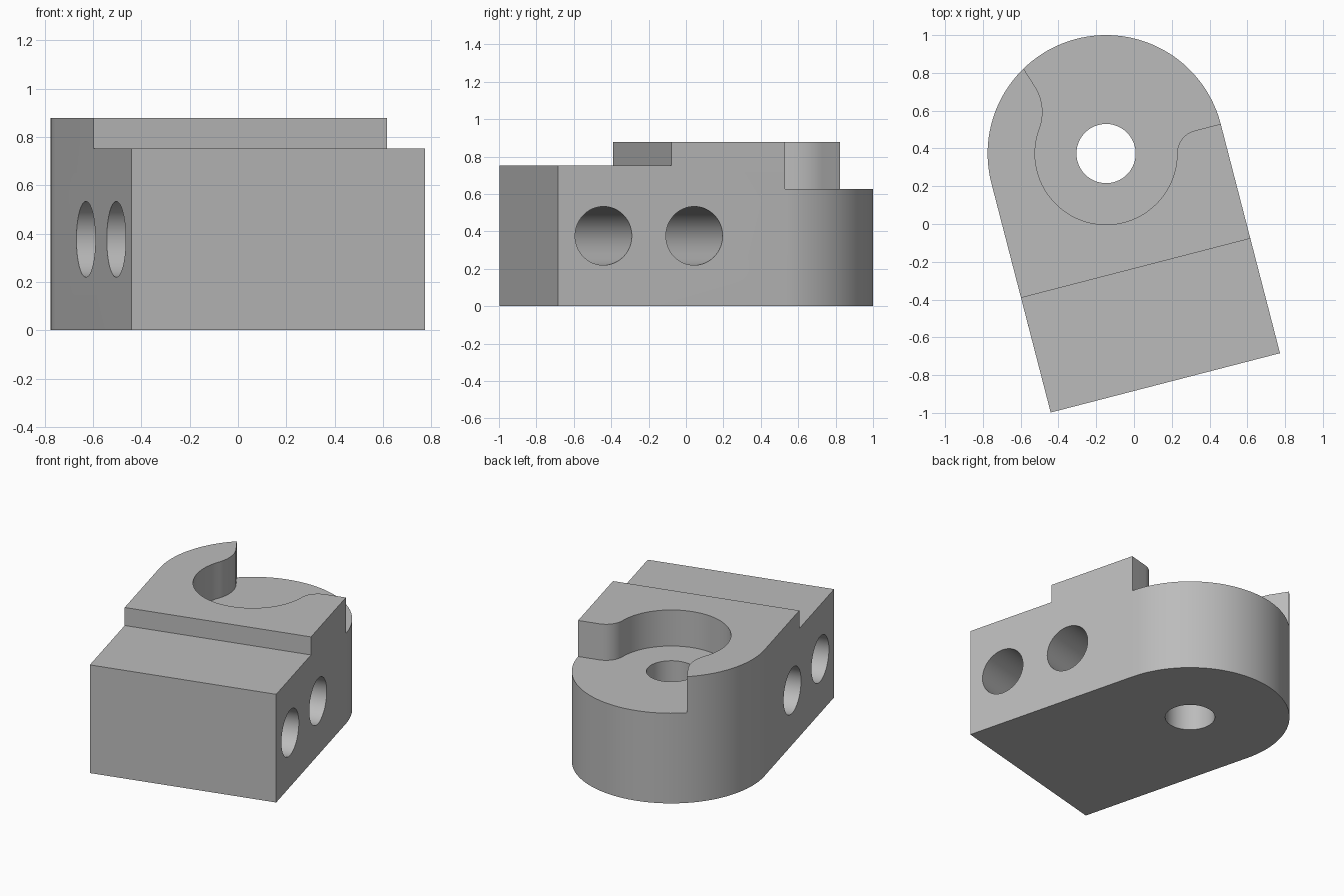
import bpy, bmesh
from math import sin, cos, radians, degrees, atan2, sqrt, pi
from mathutils import Matrix, Vector

cube = bpy.data.objects.get("Cube")
if cube:
    bpy.data.objects.remove(cube, do_unlink=True)

R = 0.627            # half width and radius of the rounded end
LENGTH = 2 * R       # from bore axis to the square end
HEIGHT = 1.4 * R
BORE = 0.25 * R
POCKET = 0.6 * R


def arc(center, radius, start, end, steps):
    """Points along an arc, angles in degrees."""
    angles = [radians(start + (end - start) * i / steps) for i in range(steps + 1)]
    return [(center[0] + radius * cos(a), center[1] + radius * sin(a)) for a in angles]


def make_object(name, bm):
    bmesh.ops.recalc_face_normals(bm, faces=bm.faces)
    mesh = bpy.data.meshes.new(name)
    bm.to_mesh(mesh)
    bm.free()
    obj = bpy.data.objects.new(name, mesh)
    bpy.context.collection.objects.link(obj)
    return obj


def prism(name, outline, bottom, top):
    bm = bmesh.new()
    face = bm.faces.new([bm.verts.new((x, y, bottom)) for x, y in outline])
    extruded = bmesh.ops.extrude_face_region(bm, geom=[face])["geom"]
    verts = [g for g in extruded if isinstance(g, bmesh.types.BMVert)]
    bmesh.ops.translate(bm, verts=verts, vec=(0, 0, top - bottom))
    return make_object(name, bm)


def cylinder(name, radius, depth, matrix):
    bm = bmesh.new()
    bmesh.ops.create_cone(bm, cap_ends=True, segments=64, radius1=radius,
                          radius2=radius, depth=depth, matrix=matrix)
    return make_object(name, bm)


# Body: square at the front, rounded at the back
body = prism("clamp_body",
             [(-R, -LENGTH), (R, -LENGTH)] + arc((0, 0), R, 0, 180, 72), 0, HEIGHT)

# Lowered step along the front
step = prism("step_cutter", [(-1, -2), (1, -2), (1, -R), (-1, -R)], 1.2 * R, 2)

# Open pocket around the bore, with a rounded lip on each side
lip_r = 0.2 * R
lip_x = sqrt((POCKET + lip_r) ** 2 - lip_r ** 2)
lip_end = degrees(atan2(lip_r, -lip_x))
lip_l = 0.4 * R
lip_angle = 145
reach = POCKET + lip_l
lip_center = (reach * cos(radians(lip_angle)), reach * sin(radians(lip_angle)))
tilt = 18
outline = [(1, 0)]
outline += arc((lip_x, -lip_r), lip_r, 90, lip_end, 12)
outline += arc((0, 0), POCKET, lip_end - 180, lip_angle - 360, 56)[1:]
outline += arc(lip_center, lip_l, lip_angle - 180, tilt, 14)[1:]
last = Vector(outline[-1]) + Vector((-sin(radians(tilt)), cos(radians(tilt)))) * 0.5
outline += [tuple(last), (1, last.y)]
pocket = prism("pocket_cutter", outline, R, 2)

# Upright bore and two cross holes
cutters = [step, pocket,
           cylinder("bore_cutter", BORE, 4, Matrix())]
for i, y in enumerate((-0.8 * R, -1.6 * R)):
    place = Matrix.Translation((0, y, 0.6 * R)) @ Matrix.Rotation(pi / 2, 4, "Y")
    cutters.append(cylinder(f"cross_hole_cutter_{i}", BORE, 4, place))

bpy.ops.object.select_all(action="DESELECT")
bpy.context.view_layer.objects.active = body
body.select_set(True)
for cutter in cutters:
    cutter.hide_render = True
    mod = body.modifiers.new(cutter.name, "BOOLEAN")
    mod.operation = "DIFFERENCE"
    mod.solver = "EXACT"
    mod.object = cutter
    bpy.ops.object.modifier_apply(modifier=mod.name)
    bpy.data.objects.remove(cutter, do_unlink=True)

# Plain grey finish
grey = bpy.data.materials.new("plain_grey")
grey.use_nodes = True
color = (0.5, 0.5, 0.5, 1)
grey.diffuse_color = color
grey.node_tree.nodes["Principled BSDF"].inputs["Base Color"].default_value = color
body.data.materials.clear()
body.data.materials.append(grey)
bpy.ops.object.shade_smooth_by_angle(angle=radians(30))

# Turn the finished part into place
body.location = (-0.148, 0.373, 0)
body.rotation_euler = (0, 0, radians(14.5))
